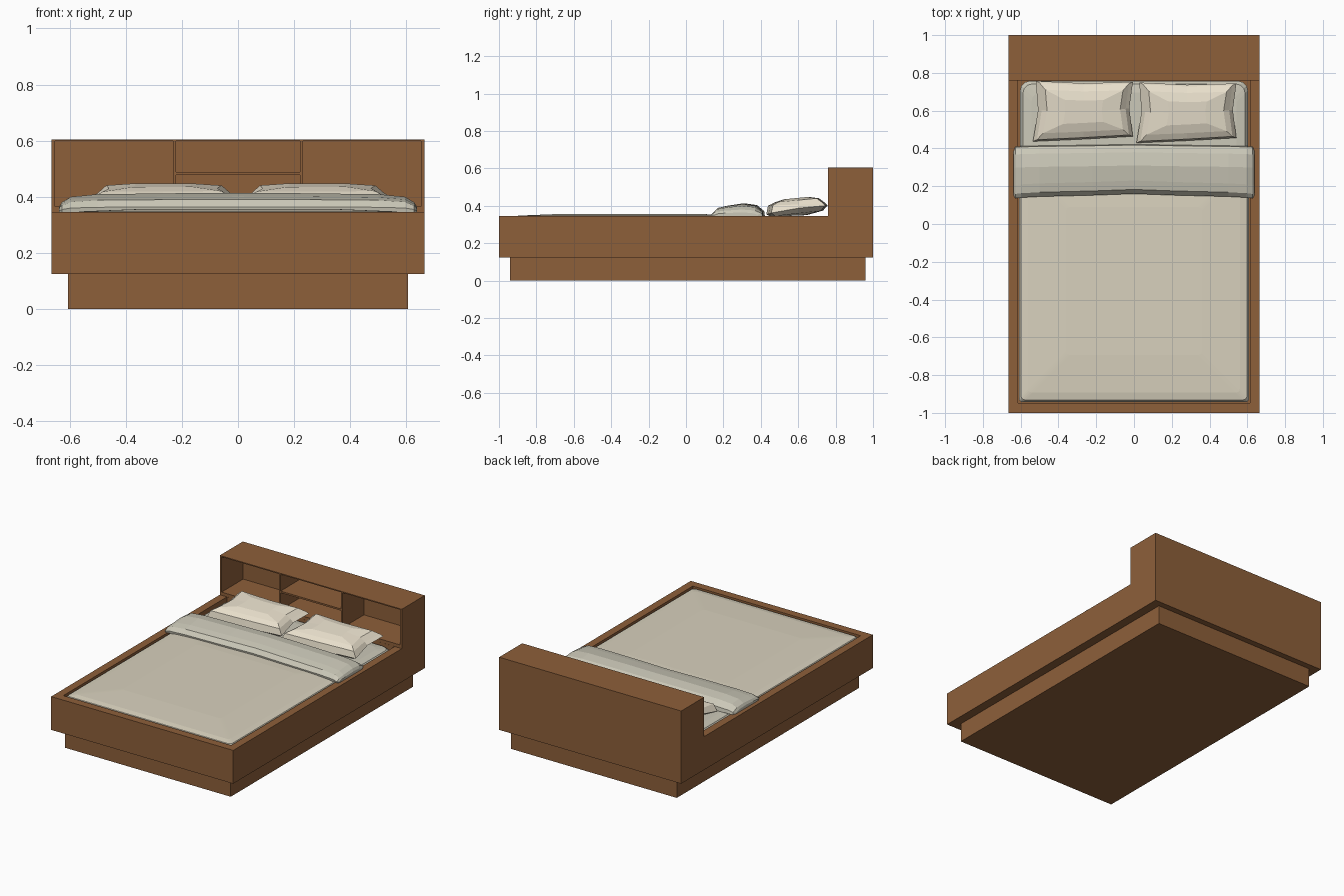
import bpy, bmesh, math

if "Cube" in bpy.data.objects:
    bpy.data.objects.remove(bpy.data.objects["Cube"])


def material(name, rgb):
    m = bpy.data.materials.new(name)
    m.diffuse_color = (*rgb, 1)
    m.use_nodes = True
    m.node_tree.nodes["Principled BSDF"].inputs["Base Color"].default_value = m.diffuse_color
    return m


WOOD = material("wood", (0.27, 0.115, 0.042))
CREAM = material("cream_cotton", (0.82, 0.75, 0.61))
BEIGE = material("beige_blanket", (0.69, 0.64, 0.51))
LINEN = material("grey_linen", (0.60, 0.58, 0.48))


def finish(name, bm, mat):
    bmesh.ops.recalc_face_normals(bm, faces=bm.faces[:])
    me = bpy.data.meshes.new(name)
    bm.to_mesh(me)
    bm.free()
    ob = bpy.data.objects.new(name, me)
    bpy.context.collection.objects.link(ob)
    if mat:
        me.materials.append(mat)
    return ob


def loft(name, rings, mat):
    """Skin a list of equal-length point rings and cap both ends."""
    bm = bmesh.new()
    vs = [[bm.verts.new(p) for p in r] for r in rings]
    n = len(rings[0])
    for a, b in zip(vs, vs[1:]):
        for i in range(n):
            j = (i + 1) % n
            bm.faces.new((a[i], a[j], b[j], b[i]))
    bm.faces.new(vs[0])
    bm.faces.new(vs[-1])
    return finish(name, bm, mat)


def box(name, x0, x1, y0, y1, z0, z1, mat=None):
    rings = [[(x0, y0, z), (x1, y0, z), (x1, y1, z), (x0, y1, z)] for z in (z0, z1)]
    return loft(name, rings, mat)


def cut(ob, cutter):
    mod = ob.modifiers.new("cut", "BOOLEAN")
    mod.operation = "DIFFERENCE"
    mod.solver = "EXACT"
    mod.object = cutter
    bpy.context.view_layer.objects.active = ob
    bpy.ops.object.modifier_apply(modifier=mod.name)
    bpy.data.objects.remove(cutter)


# Recessed plinth
box("plinth", -0.605, 0.605, -0.94, 0.96, 0, 0.125, WOOD)

# Bed frame and headboard as one L profile, with mattress well and niches cut out
profile = [(-1, 0.125), (1, 0.125), (1, 0.605), (0.76, 0.605), (0.76, 0.345), (-1, 0.345)]
frame = loft("frame_with_headboard",
             [[(x, y, z) for y, z in profile] for x in (-0.665, 0.665)], WOOD)
cut(frame, box("well_cutter", -0.613, 0.613, -0.947, 0.7595, 0.2, 0.5))
niches = [(-0.652, -0.231, 0.366, 0.598), (0.231, 0.652, 0.366, 0.598),
          (-0.221, 0.221, 0.366, 0.477), (-0.221, 0.221, 0.488, 0.598)]
for x0, x1, z0, z1 in niches:
    cut(frame, box("niche_cutter", x0, x1, 0.7, 0.985, z0, z1))


def rounded_rect(x, y0, y1, r, z, steps=3):
    pts = []
    for k, (sx, cy) in enumerate([(1, y1 - r), (-1, y1 - r), (-1, y0 + r), (1, y0 + r)]):
        for s in range(steps + 1):
            a = math.pi / 2 * (k + s / steps)
            pts.append((sx * (x - r) + r * math.cos(a), cy + r * math.sin(a), z))
    return pts


def cushion(name, x, y0, y1, r, layers, mat):
    """Soft slab: layers of (inset, z)."""
    loft(name, [rounded_rect(x - d, y0 + d, y1 - d, r, z) for d, z in layers], mat)


# Mattress, and blanket lying over it
cushion("mattress", 0.603, -0.935, 0.757, 0.05,
        [(0, 0.201), (0, 0.315), (0.015, 0.335), (0.06, 0.342)], LINEN)
cushion("blanket", 0.610, -0.943, 0.34, 0.02,
        [(0, 0.24), (0, 0.325), (0.012, 0.341), (0.05, 0.348), (0.25, 0.356)], BEIGE)

# Folded-back blanket roll: cross-section (y, height) swept along x, thinner at the ends
section = [(0.143, 0.0), (0.14, 0.02), (0.163, 0.047), (0.21, 0.058), (0.30, 0.070),
           (0.37, 0.060), (0.408, 0.028), (0.412, 0.0)]
half = [(0.0, 1.0, 0.020), (0.22, 0.98, 0.012), (0.5, 0.93, 0.005), (0.595, 0.80, 0.0),
        (0.628, 0.52, -0.004), (0.637, 0.30, -0.01)]
stations = [(-x, h, d) for x, h, d in reversed(half[1:])] + half
rings = []
for x, h, d in stations:
    squeeze = 0.85 if abs(x) > 0.63 else 1
    rings.append([(x, 0.28 + (y - 0.28) * squeeze + d * (1 if y < 0.28 else 0.5),
                   0.344 + z * h) for y, z in section])
loft("blanket_fold", rings, LINEN)

# Pillows: seam outline scaled into rings; front edge low, back edge raised
seam = [(-0.267, -0.155, 0.354), (0, -0.143, 0.356), (0.262, -0.128, 0.362),
        (0.243, 0.02, 0.388), (0.262, 0.160, 0.401), (0, 0.153, 0.401),
        (-0.252, 0.165, 0.401), (-0.240, 0.01, 0.385)]


def pillow(name, cx, cy):
    def ring(sx, sy, z, tilt, dy=0.0):
        return [(cx + x * sx, cy + y * sy + dy, z + tilt * y) for x, y, _ in seam]
    loft(name, [ring(0.55, 0.5, 0.347, 0.02, -0.03),
                ring(0.85, 0.85, 0.358, 0.10),
                [(cx + x, cy + y, z) for x, y, z in seam],
                ring(0.92, 0.94, 0.407, 0.04),
                ring(0.80, 0.72, 0.429, 0.07),
                ring(0.40, 0.40, 0.441, 0.04)], CREAM)


pillow("left_pillow", -0.268, 0.592)
pillow("right_pillow", 0.280, 0.584)
